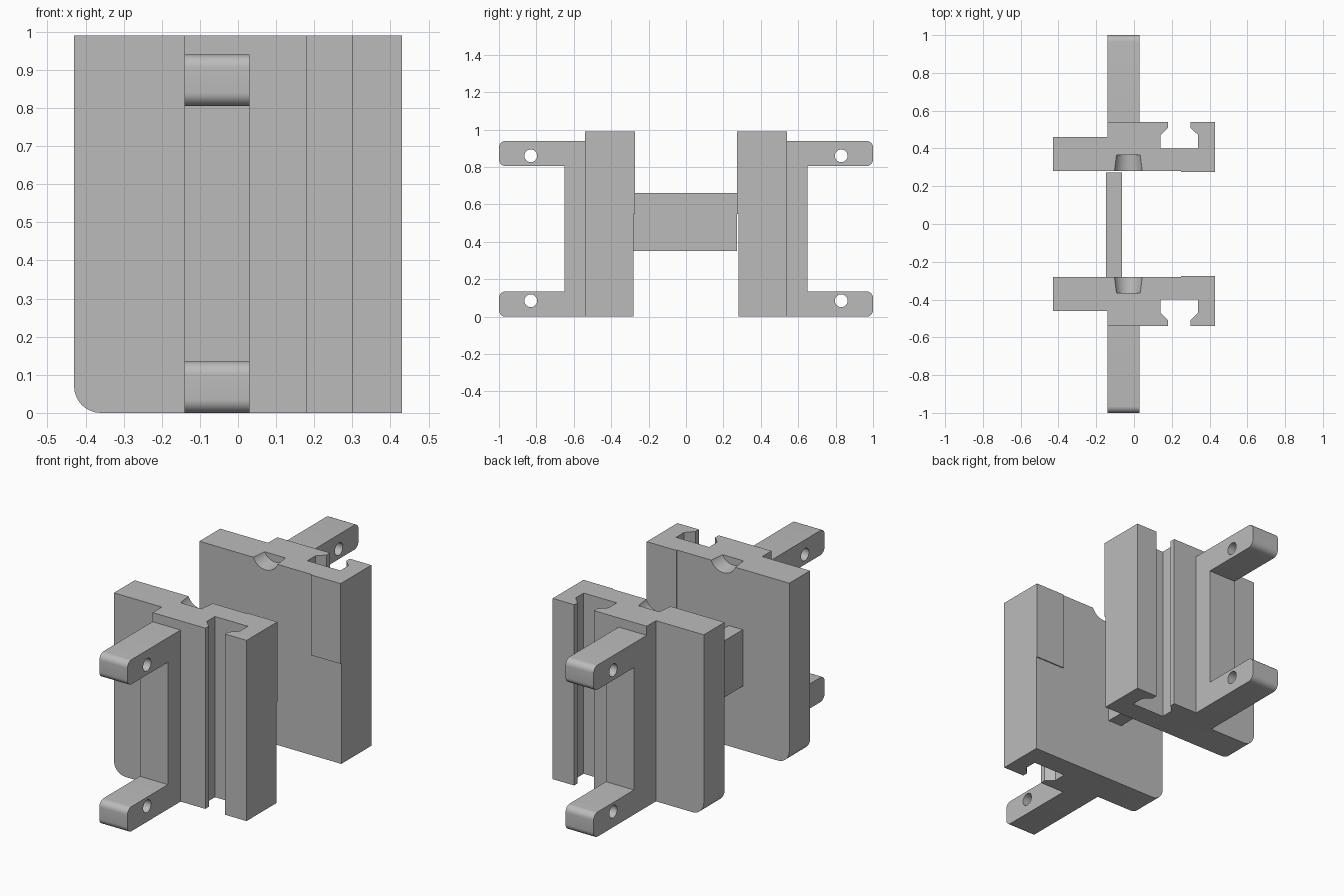
import bpy
import bmesh
from math import radians
from mathutils import Vector, Matrix

cube = bpy.data.objects.get("Cube")
if cube:
    bpy.data.objects.remove(cube, do_unlink=True)

grey = bpy.data.materials.new("plain grey")
grey.use_nodes = True
colour = (0.5, 0.5, 0.5, 1)
grey.diffuse_color = colour
grey.node_tree.nodes["Principled BSDF"].inputs["Base Color"].default_value = colour

HEIGHT = 0.99
AXIS = {"X": Vector((1, 0, 0)), "Y": Vector((0, 1, 0)), "Z": Vector((0, 0, 1))}


def finish(name, bm):
    bmesh.ops.recalc_face_normals(bm, faces=bm.faces)
    mesh = bpy.data.meshes.new(name)
    bm.to_mesh(mesh)
    bm.free()
    mesh.materials.append(grey)
    ob = bpy.data.objects.new(name, mesh)
    bpy.context.collection.objects.link(ob)
    return ob


def prism(points, direction):
    """Extrude a flat outline along a vector."""
    bm = bmesh.new()
    face = bm.faces.new([bm.verts.new(p) for p in points])
    ext = bmesh.ops.extrude_face_region(bm, geom=[face])
    moved = [v for v in ext["geom"] if isinstance(v, bmesh.types.BMVert)]
    bmesh.ops.translate(bm, verts=moved, vec=direction)
    return bm


def round_edges(bm, rule, radius):
    edges = [e for e in bm.edges if all(rule(v.co) for v in e.verts)]
    bmesh.ops.bevel(bm, geom=edges, offset=radius, segments=8, profile=0.5,
                    affect="EDGES")


def box(name, low, high):
    bm = bmesh.new()
    bmesh.ops.create_cube(bm, size=1)
    low, high = Vector(low), Vector(high)
    for v in bm.verts:
        v.co = [(a + b) / 2 + c * (b - a) for a, b, c in zip(low, high, v.co)]
    return finish(name, bm)


def drill(target, centre, axis, r1, r2, depth):
    """Cut a round, optionally tapered, hole."""
    bm = bmesh.new()
    turn = Vector((0, 0, 1)).rotation_difference(axis).to_matrix().to_4x4()
    bmesh.ops.create_cone(bm, cap_ends=True, segments=40, radius1=r1, radius2=r2,
                          depth=depth, matrix=Matrix.Translation(centre) @ turn)
    cutter = finish("hole_cutter", bm)
    mod = target.modifiers.new("hole", "BOOLEAN")
    mod.operation, mod.solver, mod.object = "DIFFERENCE", "EXACT", cutter
    bpy.context.view_layer.objects.active = target
    bpy.ops.object.modifier_apply(modifier=mod.name)
    bpy.data.objects.remove(cutter, do_unlink=True)


def smooth(ob):
    bpy.ops.object.select_all(action="DESELECT")
    ob.select_set(True)
    bpy.context.view_layer.objects.active = ob
    bpy.ops.object.shade_smooth_by_angle(angle=radians(30))


# Plan of the clamp plate with its T-slot, and side outline of the bracket
PLATE = [(-.43, .28), (.43, .28), (.43, .54), (.30, .54), (.30, .51), (.34, .47),
         (.34, .40), (.14, .40), (.14, .47), (.18, .51), (.18, .54), (-.14, .54),
         (-.14, .46), (-.43, .46)]
BRACKET = [(.53, 0), (1, 0), (1, .135), (.65, .135), (.65, .805), (1, .805),
           (1, .94), (.53, .94)]

for side, s in (("front", -1), ("back", 1)):
    # Slotted plate with one rounded lower corner and a notch in the top
    bm = prism([(x, s * y, 0) for x, y in PLATE], AXIS["Z"] * HEIGHT)
    round_edges(bm, lambda p: p.x < -.42 and p.z < .01, .07)
    plate = finish(side + "_plate", bm)
    drill(plate, (-.03, s * .3125, HEIGHT + .03), AXIS["Y"] * s, .082, .07, .105)
    smooth(plate)

    # Slightly raised pad on the inner face
    box(side + "_pad", (.25, min(s * .274, s * .29), .55),
        (.43, max(s * .274, s * .29), HEIGHT))

    # Bracket with two rounded, drilled arms
    bm = prism([(-.14, s * y, z) for y, z in BRACKET], AXIS["X"] * .17)
    for z in (0, .135, .805, .94):
        round_edges(bm, lambda p: abs(p.y) > .99 and abs(p.z - z) < .005, .035)
    bracket = finish(side + "_bracket", bm)
    for z in (.085, .86):
        drill(bracket, (-.055, s * .83, z), AXIS["X"], .034, .034, .4)
    smooth(bracket)

# Bar joining the two plates
box("connecting_bar", (-.148, -.285, .35), (-.063, .272, .66))
